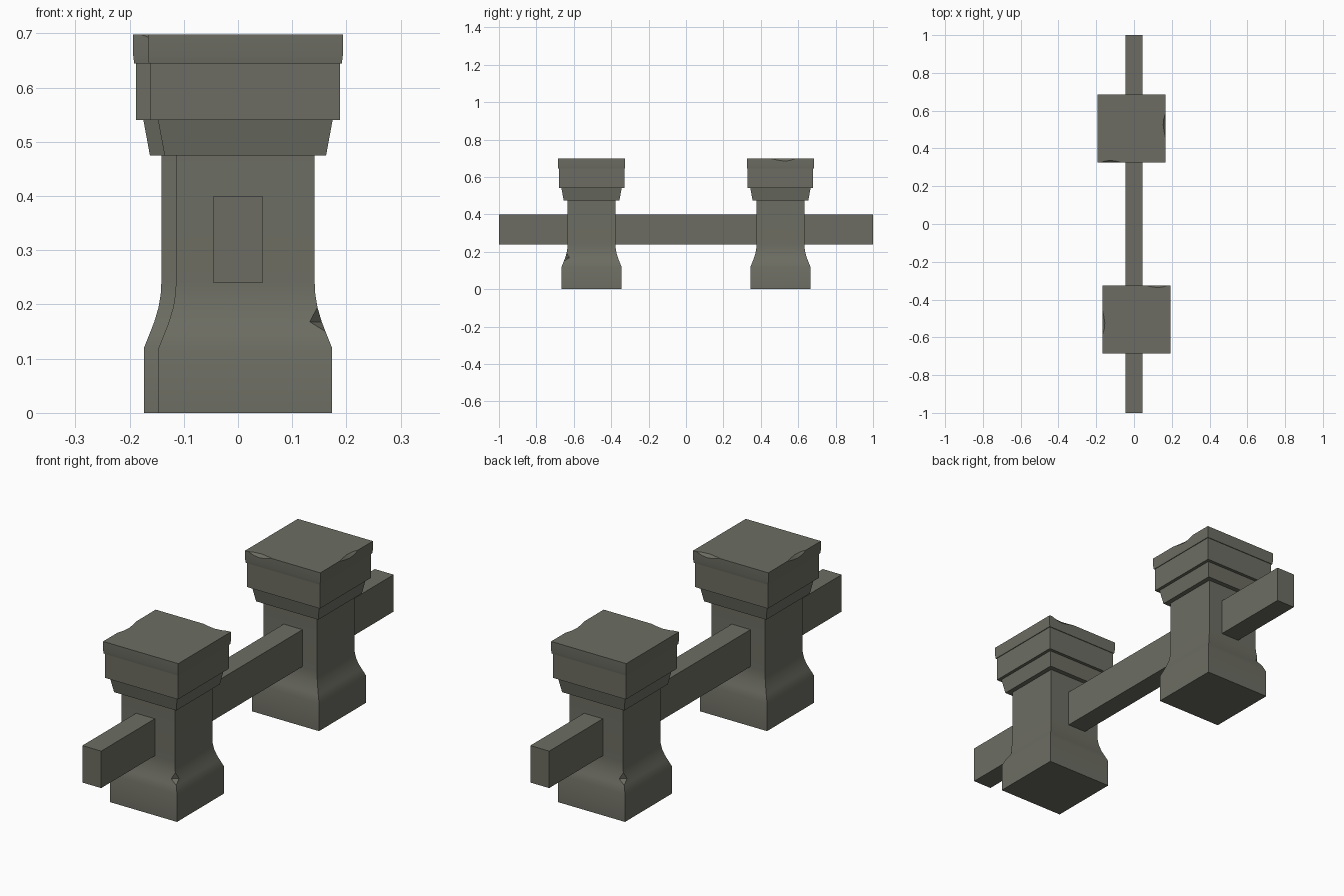
import bpy, bmesh, math
from mathutils import Matrix

if "Cube" in bpy.data.objects:
    bpy.data.objects.remove(bpy.data.objects["Cube"])

stone = bpy.data.materials.new("weathered_stone")
stone.diffuse_color = (0.15, 0.152, 0.122, 1)
stone.use_nodes = True
stone.node_tree.nodes["Principled BSDF"].inputs["Base Color"].default_value = stone.diffuse_color


def finish(bm, name):
    bmesh.ops.remove_doubles(bm, verts=bm.verts, dist=1e-5)
    bmesh.ops.recalc_face_normals(bm, faces=bm.faces)
    mesh = bpy.data.meshes.new(name)
    bm.to_mesh(mesh)
    bm.free()
    mesh.materials.append(stone)
    obj = bpy.data.objects.new(name, mesh)
    bpy.context.collection.objects.link(obj)
    bpy.ops.object.select_all(action='DESELECT')
    obj.select_set(True)
    bpy.context.view_layer.objects.active = obj
    bpy.ops.object.shade_smooth_by_angle(angle=math.radians(25))
    return obj


def loft(rings, name):
    """Skin a stack of closed rings and close both ends."""
    bm = bmesh.new()
    loops = [[bm.verts.new(p) for p in ring] for ring in rings]
    for a, b in zip(loops, loops[1:]):
        for i in range(len(a)):
            j = (i + 1) % len(a)
            bm.faces.new((a[i], a[j], b[j], b[i]))
    bm.faces.new(loops[0][::-1])
    bm.faces.new(loops[-1])
    return finish(bm, name)


def square(h, z, chip=0.0):
    """Square ring; chip cuts off the front right corner."""
    return [(-h, -h, z), (h - chip, -h, z), (h, -h + chip, z), (h, h, z), (-h, h, z)]


def cap_ring(h, z, inset=0.0, drop=0.0):
    """Square ring with worn stretches on the back and left edges."""
    back = [(0.165, 0), (0.14, .7), (0.11, 1), (0.08, .6), (0.05, 0)]
    left = [(0.05, 0), (0.015, .6), (-0.02, 1), (-0.05, .8), (-0.08, 0)]
    pts = [(-h, -h, z), (h, -h, z), (h, h, z)]
    pts += [(x, h - inset * w, z - drop * w) for x, w in back]
    pts += [(-h, h, z)]
    pts += [(-h + inset * w, y, z - drop * w) for y, w in left]
    return pts


# shaft: plinth, concave flare, neck, sloped collar, square band
profile = [(.16, 0, 0), (.16, .12, 0), (.148, .15, 0), (.141, .168, .022),
           (.133, .195, 0), (.129, .22, 0), (.128, .24, 0), (.128, .475, 0),
           (.149, .475, 0), (.161, .54, 0), (.175, .54, 0), (.175, .645, 0)]

for label, turn in (("front", 0), ("back", math.pi)):
    place = Matrix.Rotation(turn, 4, 'Z') @ Matrix.Translation((0.0135, -0.505, 0))
    shaft = loft([square(*p) for p in profile], label + "_pillar")
    cap = loft([cap_ring(.178, .645), cap_ring(.18, .66),
                cap_ring(.18, .698, 0, .013), cap_ring(.18, .698, .012, 0)],
               label + "_pillar_cap")
    shaft.matrix_world = place
    cap.matrix_world = place

# rail passing through both pillars
bm = bmesh.new()
bmesh.ops.create_cube(bm, size=1, matrix=Matrix.Translation((0, 0, .32))
                      @ Matrix.Diagonal((.09, 2, .16, 1)))
finish(bm, "rail")
